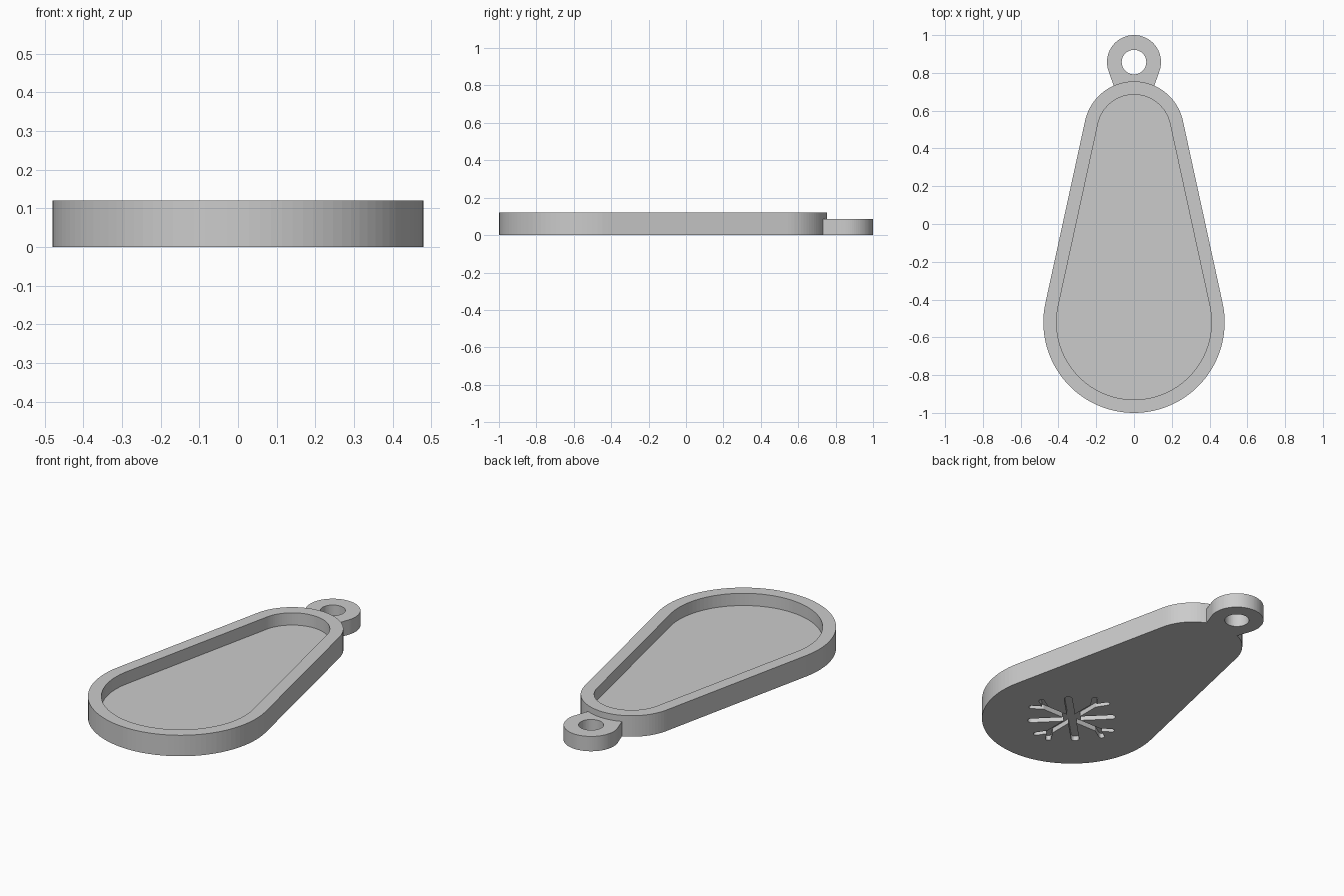
import bpy, bmesh
from math import sin, cos, asin, radians, degrees

if "Cube" in bpy.data.objects:
    bpy.data.objects.remove(bpy.data.objects["Cube"], do_unlink=True)

grey = bpy.data.materials.new("plain grey")
grey.use_nodes = True
grey.diffuse_color = (0.6, 0.6, 0.6, 1)
grey.node_tree.nodes["Principled BSDF"].inputs["Base Color"].default_value = (0.6, 0.6, 0.6, 1)

LOW, HIGH = -0.52, 0.49          # centres of the wide and narrow ends
R_LOW, R_HIGH = 0.48, 0.265
HEIGHT, FLOOR, RIM = 0.12, 0.05, 0.07


def arc(cx, cy, r, start, end, steps):
    angles = [radians(start + (end - start) * i / steps) for i in range(steps + 1)]
    return [(cx + r * cos(a), cy + r * sin(a)) for a in angles]


def teardrop(inset):
    """Two round ends joined by their tangent lines."""
    t = degrees(asin((R_LOW - R_HIGH) / (HIGH - LOW)))
    return (arc(0, HIGH, R_HIGH - inset, t, 180 - t, 40)
            + arc(0, LOW, R_LOW - inset, 180 - t, 360 + t, 60))


def add_rings(bm, rings):
    """Closed solid through a stack of (outline, z) rings."""
    loops = [[bm.verts.new((x, y, z)) for x, y in pts] for pts, z in rings]
    n = len(loops[0])
    bm.faces.new(list(reversed(loops[0])))
    for a, b in zip(loops, loops[1:]):
        for i in range(n):
            j = (i + 1) % n
            bm.faces.new((a[i], a[j], b[j], b[i]))
    bm.faces.new(loops[-1])


def make(name, solids):
    bm = bmesh.new()
    for rings in solids:
        add_rings(bm, rings)
    mesh = bpy.data.meshes.new(name)
    bm.to_mesh(mesh)
    bm.free()
    mesh.materials.append(grey)
    ob = bpy.data.objects.new(name, mesh)
    bpy.context.collection.objects.link(ob)
    return ob


def cut(ob, cutter):
    mod = ob.modifiers.new("cut", "BOOLEAN")
    mod.operation = "DIFFERENCE"
    mod.solver = "EXACT"
    mod.use_self = True
    mod.object = cutter
    bpy.context.view_layer.objects.active = ob
    bpy.ops.object.modifier_apply(modifier=mod.name)
    bpy.data.objects.remove(cutter, do_unlink=True)


def groove(r0, r1, angle, side0=0, side1=0, width=0.036):
    """Round-ended bar along a direction from the snowflake centre."""
    a = radians(angle)
    dx, dy = r1 - r0, side1 - side0
    length = (dx * dx + dy * dy) ** 0.5
    lean = angle + degrees(asin(dy / length))
    p, q = [(r * cos(a) - s * sin(a), LOW + r * sin(a) + s * cos(a))
            for r, s in ((r0, side0), (r1, side1))]
    pts = (arc(*q, width / 2, lean - 90, lean + 90, 8)
           + arc(*p, width / 2, lean + 90, lean + 270, 8))
    return [(pts, -0.05), (pts, 0.028)]


# Tray body with raised rim
outer, inner = teardrop(0), teardrop(RIM)
body = make("tray_body", [[(outer, 0), (outer, HEIGHT), (inner, HEIGHT), (inner, FLOOR)]])

# Snowflake recess underneath: straight diagonal arms, forked axis arms
flake = [groove(-0.215, 0.215, a, width=0.042) for a in (45, 135)]
flake += [groove(-0.19, 0.19, a) for a in (0, 90)]
for a in (0, 90, 180, 270):
    flake += [groove(0.18, 0.245, a, 0, s, 0.03) for s in (-0.042, 0.042)]
cut(body, make("snowflake_cutter", flake))

# Hanging tab, shaped to the narrow end, with a round hole
tab_outline = (arc(0, 0.857, 0.143, -19.5, 199.5, 48)
               + arc(0, HIGH, R_HIGH - 0.003, 114, 66, 12))
tab = make("hanging_tab", [[(tab_outline, 0), (tab_outline, 0.085)]])
hole = arc(0, 0.857, 0.065, 0, 352.5, 47)
cut(tab, make("hole_cutter", [[(hole, -0.1), (hole, 0.2)]]))
